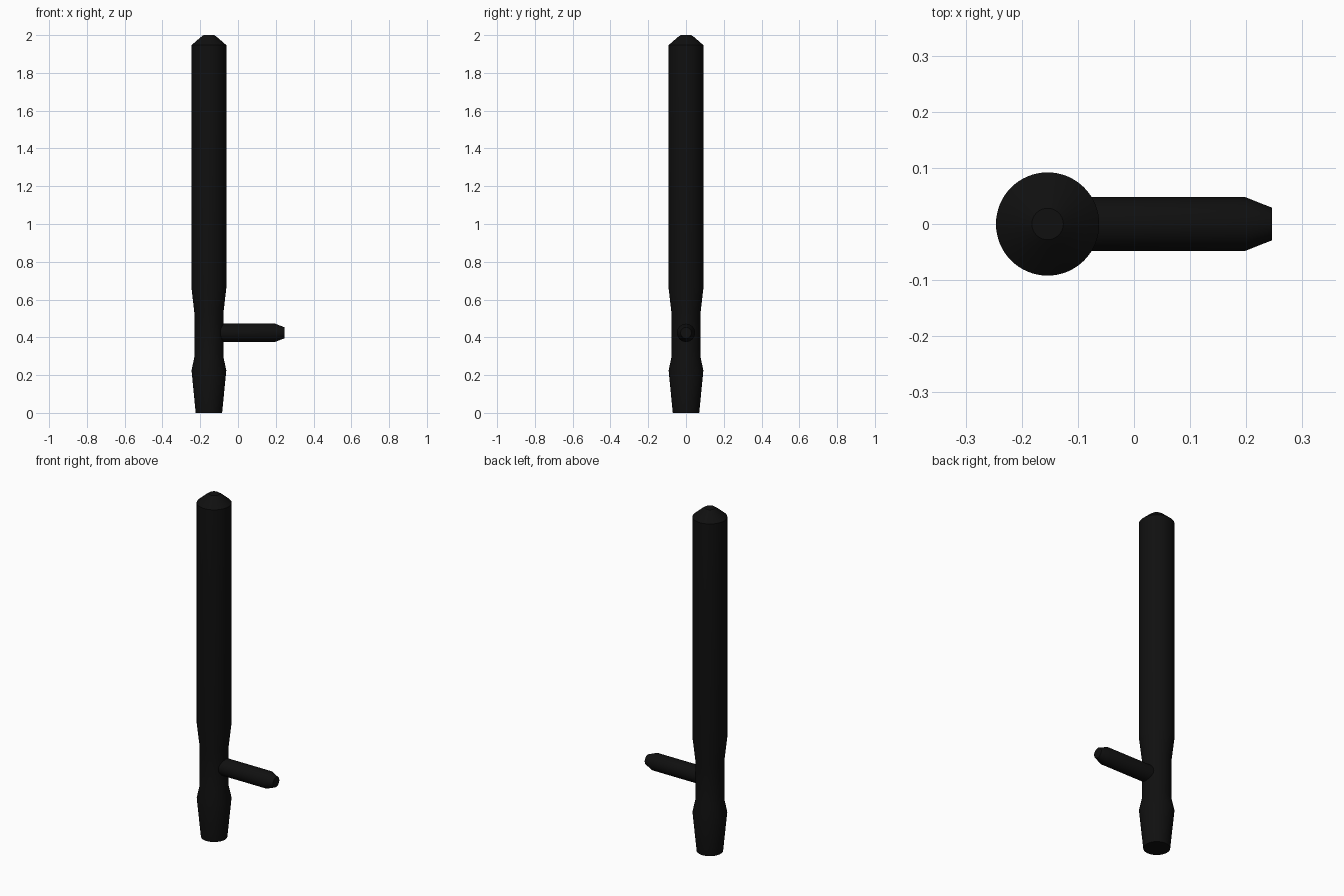
import bpy, bmesh, math
from mathutils import Matrix

if "Cube" in bpy.data.objects:
    bpy.data.objects.remove(bpy.data.objects["Cube"])

black = bpy.data.materials.new("black_rubber")
black.diffuse_color = (0.005, 0.005, 0.005, 1)
black.use_nodes = True
black.node_tree.nodes["Principled BSDF"].inputs["Base Color"].default_value = black.diffuse_color


def lathe(name, profile, sides, matrix):
    """Turn (radius, height) points around z, cap both ends, then place."""
    bm = bmesh.new()
    rings = [[bm.verts.new((r * math.cos(2 * math.pi * i / sides),
                            r * math.sin(2 * math.pi * i / sides), z))
              for i in range(sides)] for r, z in profile]
    for a, b in zip(rings, rings[1:]):
        for i in range(sides):
            j = (i + 1) % sides
            bm.faces.new((a[i], a[j], b[j], b[i]))
    bm.faces.new(rings[0][::-1])
    bm.faces.new(rings[-1])
    bm.transform(matrix)
    me = bpy.data.meshes.new(name)
    bm.to_mesh(me)
    bm.free()
    me.materials.append(black)
    ob = bpy.data.objects.new(name, me)
    bpy.context.collection.objects.link(ob)
    bpy.ops.object.select_all(action='DESELECT')
    ob.select_set(True)
    bpy.context.view_layer.objects.active = ob
    bpy.ops.object.shade_smooth_by_angle(angle=math.radians(30))
    return ob


# Long shaft: flared pommel, narrow grip, thick striking end with a blunt tip
lathe("baton_shaft",
      [(0.070, 0), (0.092, 0.225), (0.077, 0.295), (0.077, 0.53),
       (0.092, 0.66), (0.092, 1.947), (0.045, 1.988), (0.028, 2.0)],
      64, Matrix.Translation((-0.154, 0, 0)))

# Side handle pointing to +x, rooted inside the grip
lathe("side_handle",
      [(0.048, 0), (0.048, 0.352), (0.029, 0.400)],
      48, Matrix.Translation((-0.154, 0, 0.424)) @ Matrix.Rotation(math.pi / 2, 4, 'Y'))
